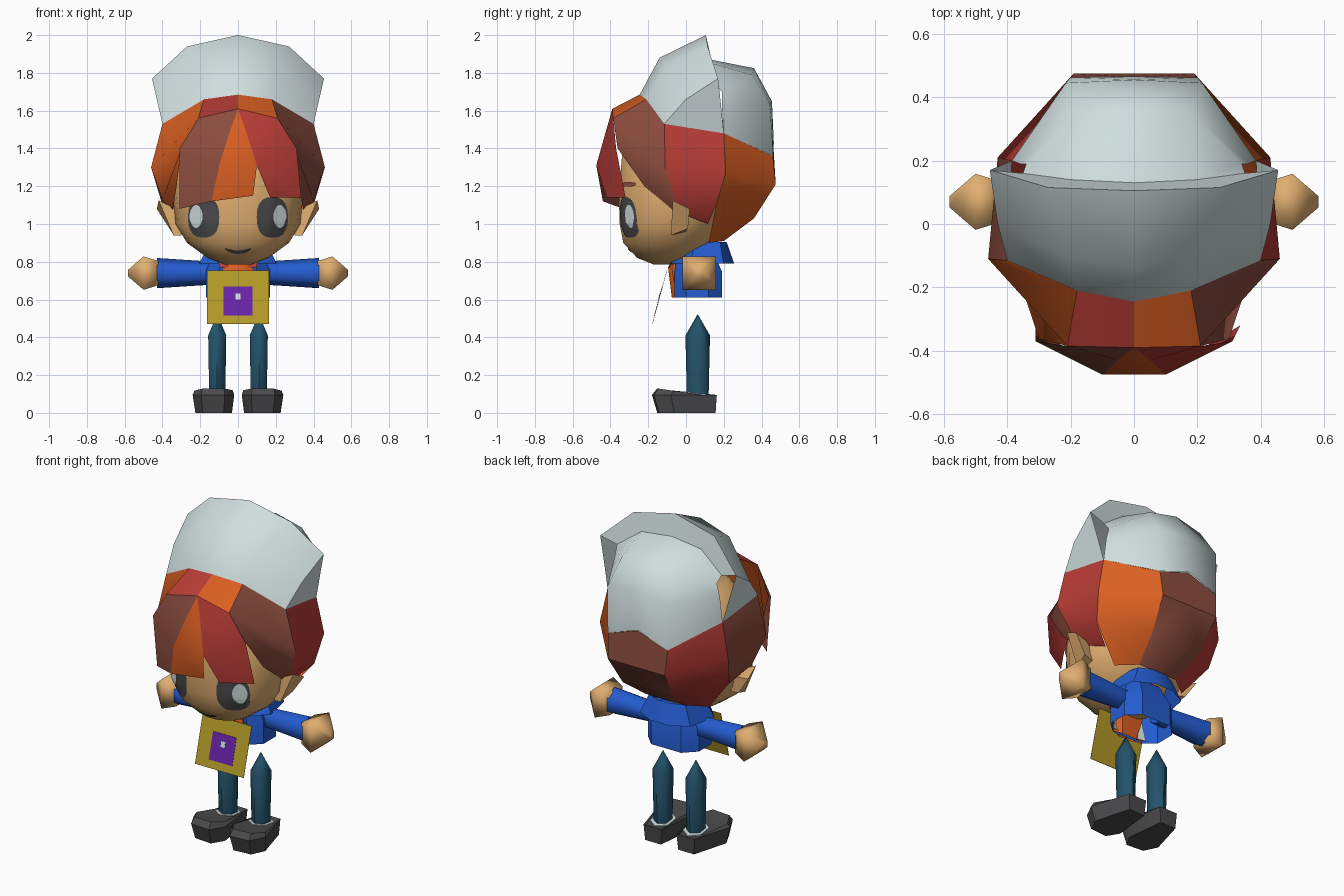
import bpy, math
from mathutils import Vector
from mathutils.bvhtree import BVHTree

if "Cube" in bpy.data.objects:
    bpy.data.objects.remove(bpy.data.objects["Cube"])


def material(name, hexcode):
    srgb = [int(hexcode[i:i + 2], 16) / 255 for i in (0, 2, 4)]
    color = [c / 12.92 if c < 0.04 else ((c + 0.055) / 1.055) ** 2.4 for c in srgb] + [1]
    mat = bpy.data.materials.new(name)
    mat.use_nodes = True
    mat.diffuse_color = color
    mat.node_tree.nodes["Principled BSDF"].inputs["Base Color"].default_value = color
    return mat


skin = material("skin", "E0AE70")
white = material("pale grey", "D0DEDE")
red = material("red hair", "B83C36")
orange = material("orange hair", "DA5F22")
brown = material("brown hair", "8E4E3F")
dark = material("charcoal", "4A4A4C")
blue = material("blue cloth", "245CD0")
teal = material("teal cloth", "23526A")
gold = material("gold", "B39B28")
purple = material("purple", "6823A8")


def build(name, verts, faces, mats, slots=None, angle=40):
    """Mesh object; slots gives a material index per face."""
    me = bpy.data.meshes.new(name)
    me.from_pydata([tuple(v) for v in verts], [], faces)
    for m in mats:
        me.materials.append(m)
    if slots:
        for poly, s in zip(me.polygons, slots):
            poly.material_index = s
    me.validate()
    ob = bpy.data.objects.new(name, me)
    bpy.context.collection.objects.link(ob)
    bpy.ops.object.select_all(action='DESELECT')
    ob.select_set(True)
    bpy.context.view_layer.objects.active = ob
    bpy.ops.object.mode_set(mode='EDIT')
    bpy.ops.mesh.select_all(action='SELECT')
    bpy.ops.mesh.remove_doubles(threshold=0.0005)
    bpy.ops.mesh.normals_make_consistent(inside=False)
    bpy.ops.object.mode_set(mode='OBJECT')
    bpy.ops.object.shade_smooth_by_angle(angle=math.radians(angle))
    return ob


def loft(name, rings, mat, caps=True, angle=40):
    """Closed rings of equal length joined by quads."""
    n = len(rings[0])
    verts = [p for r in rings for p in r]
    faces = [(k * n + i, k * n + (i + 1) % n, (k + 1) * n + (i + 1) % n, (k + 1) * n + i)
             for k in range(len(rings) - 1) for i in range(n)]
    if caps:
        faces += [tuple(range(n)), tuple(range(len(verts) - n, len(verts)))]
    return build(name, verts, faces, [mat], angle=angle)


def sheet(name, strips, angle=40):
    """Open panels: each strip joins two point columns in one colour."""
    verts, faces, slots, mats = [], [], [], []
    for a, b, mat in strips:
        if mat not in mats:
            mats.append(mat)
        for k in range(min(len(a), len(b)) - 1):
            s = len(verts)
            verts += [a[k], a[k + 1], b[k + 1], b[k]]
            faces.append((s, s + 1, s + 2, s + 3))
            slots.append(mats.index(mat))
    return build(name, verts, faces, mats, slots, angle)


def flip(points):
    return [(-x, y, z) for x, y, z in points]


def both(name, rings, mat, **kw):
    """Loft a part on the left and its mirror on the right."""
    loft("left_" + name, rings, mat, **kw)
    loft("right_" + name, [flip(r) for r in rings], mat, **kw)


def power(v, p):
    return math.copysign(abs(v) ** p, v)


def oval(rx, front, back, z, n=18):
    mid, ry = (front + back) / 2, (back - front) / 2
    turns = [2 * math.pi * i / n for i in range(n)]
    return [(rx * power(math.cos(t), .92), mid + ry * power(math.sin(t), .92), z) for t in turns]


# Head: stacked ovals from chin to crown
head = loft("head", [oval(*r) for r in (
    (.07, -.17, -.03, .785), (.16, -.26, .06, .82), (.27, -.335, .14, .9), (.33, -.355, .2, 1),
    (.345, -.36, .25, 1.15), (.34, -.34, .3, 1.4), (.2, -.25, .2, 1.55))], skin, angle=60)
loft("neck", [oval(.07, -.02, .12, z) for z in (.72, .9)], skin)
both("ear", [[(.3, -.08, .94), (.3, 0, .96), (.31, 0, 1.06), (.31, -.07, 1.07)],
             [(.34, -.08, .94), (.36, .01, .975), (.43, .02, 1.08), (.42, -.07, 1.125)]], skin)

# Face details: thin patches laid on the head surface
surface = BVHTree.FromPolygons([v.co for v in head.data.vertices],
                               [tuple(p.vertices) for p in head.data.polygons])


def on_face(x, z, lift):
    hit = surface.ray_cast(Vector((x, -2, z)), Vector((0, 1, 0)))[0]
    return (x, (hit.y if hit else -.2) - lift, z)


def patch(name, cx, cz, rx, rz, mat, lift=.006, p=.8, bend=0, n=20):
    rings = []
    for s in (1, .75, .5, .25):
        ring = []
        for i in range(n):
            t = 2 * math.pi * i / n
            x = rx * s * power(math.cos(t), p)
            z = rz * s * power(math.sin(t), p) + bend * (x / rx) ** 2
            ring.append(on_face(cx + x, cz + z, lift))
        rings.append(ring)
    loft(name, rings, mat, angle=60)


for side, sx in (("left", 1), ("right", -1)):
    patch(side + "_eye", sx * .182, 1.035, .083, .108, dark)
    patch(side + "_eye_shine", sx * .222, 1.04, .035, .062, white, lift=.011, p=1.1)
    patch(side + "_eyebrow", sx * .2, 1.21, .06, .012, brown)
patch("mouth", 0, .85, .07, .009, dark, bend=.02)

# Hair: panels hanging from the hat rim, left-side columns run top to bottom
back = [(.2, .46, 1.36), (.19, .475, 1.21), (.17, .36, 1.03), (.13, .2, .91)]
spine = [(0, .462, 1.425), (0, .475, 1.21), (0, .36, 1.03), (0, .2, .91)]
side = [(.385, .2, 1.48), (.43, .21, 1.27), (.4, .16, 1.1), (.3, .115, 1)]
nape = side[:3] + [(.24, .12, .9)]
temple = [(.4, -.115, 1.53), (.46, -.11, 1.3), (.4, -.06, 1.13), (.345, -.07, 1.075)]
brow = [(.18, -.21, 1.66), (.21, -.385, 1.56), (.3, -.362, 1.4), (.325, -.22, 1.2)]
centre = [(0, -.245, 1.685), (0, -.39, 1.61)]
sheet("hair", [
    (spine, back, brown), (spine, flip(back), brown),
    (nape, back, orange), (flip(nape), flip(back), red),
    (temple, side, red), (flip(temple), flip(side), brown),
    (brow, temple, brown), (flip(brow), flip(temple), orange),
    (centre, brow, orange), (centre, flip(brow), red)], angle=35)

# Fringe: three pointed locks fanning from one parting
parting = centre[1]
outer = [parting, brow[1], (.31, -.37, 1.4), (.335, -.32, 1.14)]
inner = [parting, (.05, -.43, 1.47), (.1, -.475, 1.31), (.17, -.42, 1.14)]
mid_left = inner[:3] + [(.08, -.44, 1.15)]
mid_right = flip(inner[:3]) + [(-.14, -.44, 1.12)]
sheet("fringe", [(inner, outer, red), (mid_right, mid_left, orange),
                 (mid_right, flip(outer[:3]) + [(-.31, -.33, 1.08)], brown)], angle=35)

# Hat: tall turned-up front and a narrower rounded crown behind it
front = [[(0, -.245, 1.685), (0, -.14, 1.88), (0, .105, 2)],
         [(.18, -.21, 1.66), (.22, -.1, 1.84), (.27, .115, 1.94)],
         [(.4, -.115, 1.53), (.43, 0, 1.66), (.455, .17, 1.77)],
         [(.385, .2, 1.48), (.42, .185, 1.63), (.455, .17, 1.77)]]
crown = [[(0, .105, 2), (0, .13, 1.87), (0, .36, 1.825), (0, .455, 1.65), (0, .465, 1.43)],
         [(.27, .115, 1.94), (.2, .14, 1.85), (.18, .35, 1.79), (.215, .445, 1.63), (.2, .462, 1.36)],
         [(.455, .17, 1.77), (.35, .16, 1.74), (.34, .19, 1.7), (.36, .19, 1.62), (.385, .2, 1.48)]]
for name, columns in (("hat_front", front), ("hat_crown", crown)):
    pairs = list(zip(columns, columns[1:]))
    sheet(name, [(a, b, white) for a, b in pairs] + [(flip(a), flip(b), white) for a, b in pairs],
          angle=55)


# Jacket: hollow body and flared collar from mirrored half outlines
def outline(half, z, scale=1):
    ring = [(x * scale, y * scale, z) for x, y in half]
    return ring + flip(ring)[::-1]


waist = [(.1, -.06), (.17, 0), (.17, .12), (.1, .19)]
loft("jacket", [outline(waist, .61), outline(waist, .75), outline(waist, .87, .7)], blue, caps=False)
both("lining", [[(.06, y, .62), (.115, y + .01, .62), (.09, y, .75)] for y in (-.05, -.045)], white)
loft("collar", [outline([(.11, -.08), (.205, .02), (.17, .2), (.06, .255)], .79),
                outline([(.07, -.02), (.15, .05), (.12, .18), (.05, .215)], .905)], blue, caps=False)
shirt = [(.05, -.075), (.1, -.05), (.05, -.04)]
loft("shirt", [outline(shirt, .61), outline([(.05, -.095), (.08, -.075), (.08, 0)], .77),
               outline([(.02, -.07), (.06, -.05), (.06, 0)], .82)], orange, caps=False)
both("lapel", [[(.04, -.095, .77), (.1, -.09, .77), (.1, -.07, .82)],
               [(.04, -.09, .77), (.1, -.085, .77), (.1, -.065, .82)]], red)


# Arms and hands: rings along x
def tube(x, r, n, y=.07, z=.74):
    turns = [2 * math.pi * (i + .5) / n for i in range(n)]
    return [(x, y + r * math.cos(t), z + r * math.sin(t)) for t in turns]


both("sleeve", [tube(.1, .06, 6), tube(.2, .065, 6), tube(.43, .08, 6)], blue, angle=70)
both("hand", [tube(.42, .09, 4), tube(.5, .125, 4), tube(.582, .025, 4)], skin, angle=80)


# Legs: pointed hexagonal posts
def post(r, z):
    turns = [math.pi * i / 3 for i in range(6)]
    return [(.11 + r * .85 * math.sin(t), .062 + r * math.cos(t), z) for t in turns]


def slope(y, z):
    return z - y * .12


both("leg", [post(.058, .1), post(.065, .41), post(.002, .52)], teal, angle=65)
both("sock", [[(x, y, slope(y, z)) for x, y, _ in post(.08, z)] for z in (.1, .112)], white)

# Shoes: six-sided soles with a wider, sloping top
plan = [(.05, .163), (.17, .163), (.24, -.08), (.195, -.17), (.07, -.18), (.02, -.1)]
both("shoe", [[(.12 + (x - .12) * .88, y * .9 + .01, 0) for x, y in plan],
              [(x, y, .095) for x, y in plan],
              [(.12 + (x - .12) * .92, y * .85, slope(y, .108)) for x, y in plan]], dark)


# Front plate: a leaning square with a smaller square and a tiny mark
def plate(name, w, low, high, mat, lift):
    rings = []
    for off in (lift, lift + .002):
        rings.append([(x, -.1 - (.755 - z) * .27 - off, z)
                      for x, z in ((-w, low), (w, low), (w, high), (-w, high))])
    loft(name, rings, mat)


plate("belt_plate", .163, .47, .755, gold, 0)
plate("belt_square", .078, .515, .67, purple, .002)
plate("belt_mark", .014, .6, .632, white, .004)
